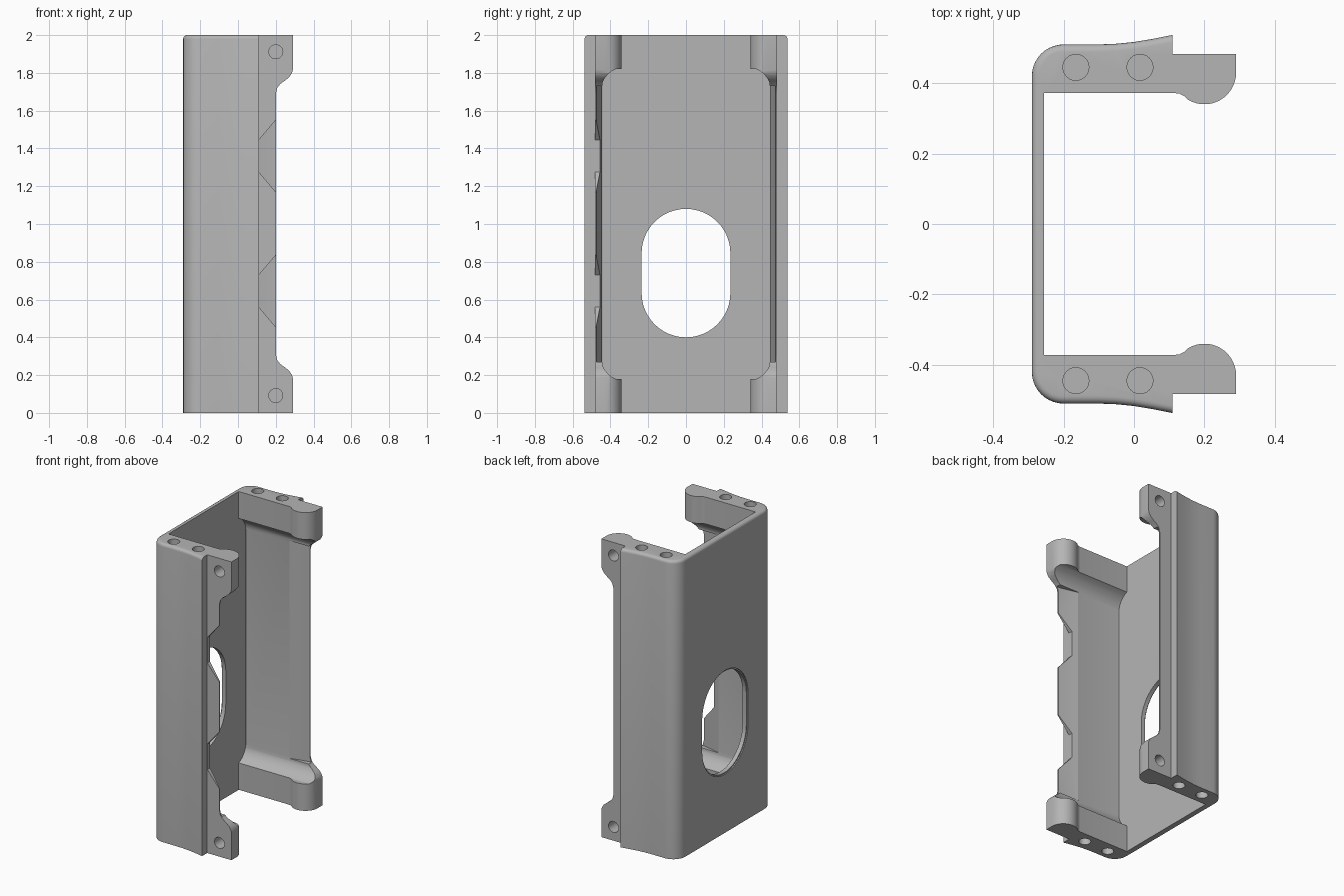
import bpy, bmesh, math
from mathutils import Vector

if "Cube" in bpy.data.objects:
    bpy.data.objects.remove(bpy.data.objects["Cube"])

grey = bpy.data.materials.new("mid grey")
grey.diffuse_color = (0.46, 0.46, 0.46, 1)
grey.use_nodes = True
grey.node_tree.nodes["Principled BSDF"].inputs["Base Color"].default_value = grey.diffuse_color


def prism(name, pts, axis, lo, hi, bevel_rule=None, width=0.02):
    """Extrude a 2D outline along an axis: z uses (x,y), y uses (x,z), x uses (y,z)."""
    place = {'z': lambda a, b, t: (a, b, t),
             'y': lambda a, b, t: (a, t, b),
             'x': lambda a, b, t: (t, a, b)}[axis]
    bm = bmesh.new()
    low = [bm.verts.new(place(a, b, lo)) for a, b in pts]
    high = [bm.verts.new(place(a, b, hi)) for a, b in pts]
    n = len(pts)
    bm.faces.new(low)
    bm.faces.new(high)
    for i in range(n):
        j = (i + 1) % n
        bm.faces.new((low[i], low[j], high[j], high[i]))
    bmesh.ops.recalc_face_normals(bm, faces=bm.faces[:])
    if bevel_rule:
        edges = [e for e in bm.edges if bevel_rule(e)]
        bmesh.ops.bevel(bm, geom=edges, offset=width, segments=4,
                        profile=0.5, affect='EDGES', clamp_overlap=True)
    mesh = bpy.data.meshes.new(name)
    bm.to_mesh(mesh)
    bm.free()
    mesh.materials.append(grey)
    ob = bpy.data.objects.new(name, mesh)
    bpy.context.collection.objects.link(ob)
    return ob


def arc(cx, cy, r, a0, a1, n):
    angles = [math.radians(a0 + (a1 - a0) * i / n) for i in range(n + 1)]
    return [(cx + r * math.cos(a), cy + r * math.sin(a)) for a in angles]


def mirror_second(pts, centre=0):
    """Close an outline by reflecting it in its second coordinate."""
    return pts + [(a, 2 * centre - b) for a, b in reversed(pts)]


# Channel body: rounded back, flared side walls, flanges with round bosses
outer = arc(-0.2, 0.42, 0.09, 180, 90, 10) + [
    (-0.1, 0.51), (-0.05, 0.512), (0.0, 0.517), (0.055, 0.526), (0.11, 0.537)]
inner = [(0.11, 0.483), (0.29, 0.483)] + arc(0.2, 0.43, 0.09, 0, -120, 14) + [
    (0.143, 0.363), (0.13, 0.370), (0.115, 0.372), (-0.255, 0.372)]
outer_set = {(round(x, 4), round(abs(y), 4)) for x, y in outer}


def top_outer_edge(e):
    return all(v.co.z > 1.99 and (round(v.co.x, 4), round(abs(v.co.y), 4)) in outer_set
               for v in e.verts)


body = prism("channel_body", mirror_second(outer + inner), 'z', 0, 2, top_outer_edge)
cutters = []

# Thinned middle of the walls, leaving thick ends with eased transitions
half = [(0, 0.18), (0.372, 0.18), (0.392, 0.19), (0.412, 0.205), (0.430, 0.228),
        (0.441, 0.25), (0.445, 0.28)]
right = half + [(y, 2 - z) for y, z in reversed(half)]
pocket = right + [(-y, z) for y, z in reversed(right) if y > 0]


def pocket_corner(e):
    a, b = (v.co for v in e.verts)
    return max(a.x, b.x) < -0.25 and abs(a.z - b.z) > 1 and abs(a.y) > 0.44


cutters.append(prism("pocket_cutter", pocket, 'x', -0.255, 0.4, pocket_corner, 0.03))

# Tapered inner side of each flange
for s in (-1, 1):
    taper = [(0.07, s * 0.446), (0.07, s * 0.44), (0.35, s * 0.44),
             (0.35, s * 0.475), (0.195, s * 0.475)]
    cutters.append(prism("flange_taper_cutter", taper, 'z', 0.27, 1.73))

# Flange front edge set back between the bosses
setback = [(0.4, 0.18), (0.291, 0.18), (0.286, 0.2), (0.272, 0.222), (0.25, 0.24),
           (0.225, 0.258), (0.208, 0.278), (0.2, 0.31)]
cutters.append(prism("setback_cutter", mirror_second(setback, 1), 'y', -0.7, 0.7))

# Two tapered notches in the front flange
for z in (0.645, 1.36):
    notch = [(0.1105, z - 0.085), (0.1105, z + 0.085), (0.2, z + 0.19),
             (0.25, z + 0.25), (0.25, z - 0.25), (0.2, z - 0.19)]
    cutters.append(prism("notch_cutter", notch, 'y', -0.6, -0.3))

# Oval window in the back, with a slightly eased rim
oval = arc(0, 0.845, 0.235, 0, 180, 24) + arc(0, 0.635, 0.235, 180, 360, 24)
cutters.append(prism("window_cutter", oval, 'x', -0.4, -0.2))
rim = arc(0, 0.845, 0.243, 0, 180, 24) + arc(0, 0.635, 0.243, 180, 360, 24)
cutters.append(prism("window_rim_cutter", rim, 'x', -0.4, -0.283))

# Blind screw holes in the ends and in the flange bosses
for s in (-1, 1):
    for x in (-0.165, 0.017):
        hole = arc(x, s * 0.445, 0.037, 0, 345, 23)
        cutters.append(prism("end_hole_cutter", hole, 'z', -0.1, 0.14))
        cutters.append(prism("end_hole_cutter", hole, 'z', 1.86, 2.1))
    for z in (0.092, 1.912):
        hole = arc(0.2, z, 0.037, 0, 345, 23)
        lo, hi = sorted((s * 0.39, s * 0.6))
        cutters.append(prism("boss_hole_cutter", hole, 'y', lo, hi))

# Apply every cut, then discard the cutters
for c in cutters:
    c.hide_render = True
    m = body.modifiers.new(c.name, 'BOOLEAN')
    m.operation = 'DIFFERENCE'
    m.solver = 'EXACT'
    m.object = c
bpy.context.view_layer.update()
depsgraph = bpy.context.evaluated_depsgraph_get()
final = bpy.data.meshes.new_from_object(body.evaluated_get(depsgraph))
body.modifiers.clear()
body.data = final
for c in cutters:
    bpy.data.objects.remove(c)

# Smooth the curves, keep machined edges crisp
bpy.context.view_layer.objects.active = body
body.select_set(True)
bpy.ops.object.shade_smooth_by_angle(angle=math.radians(28))
